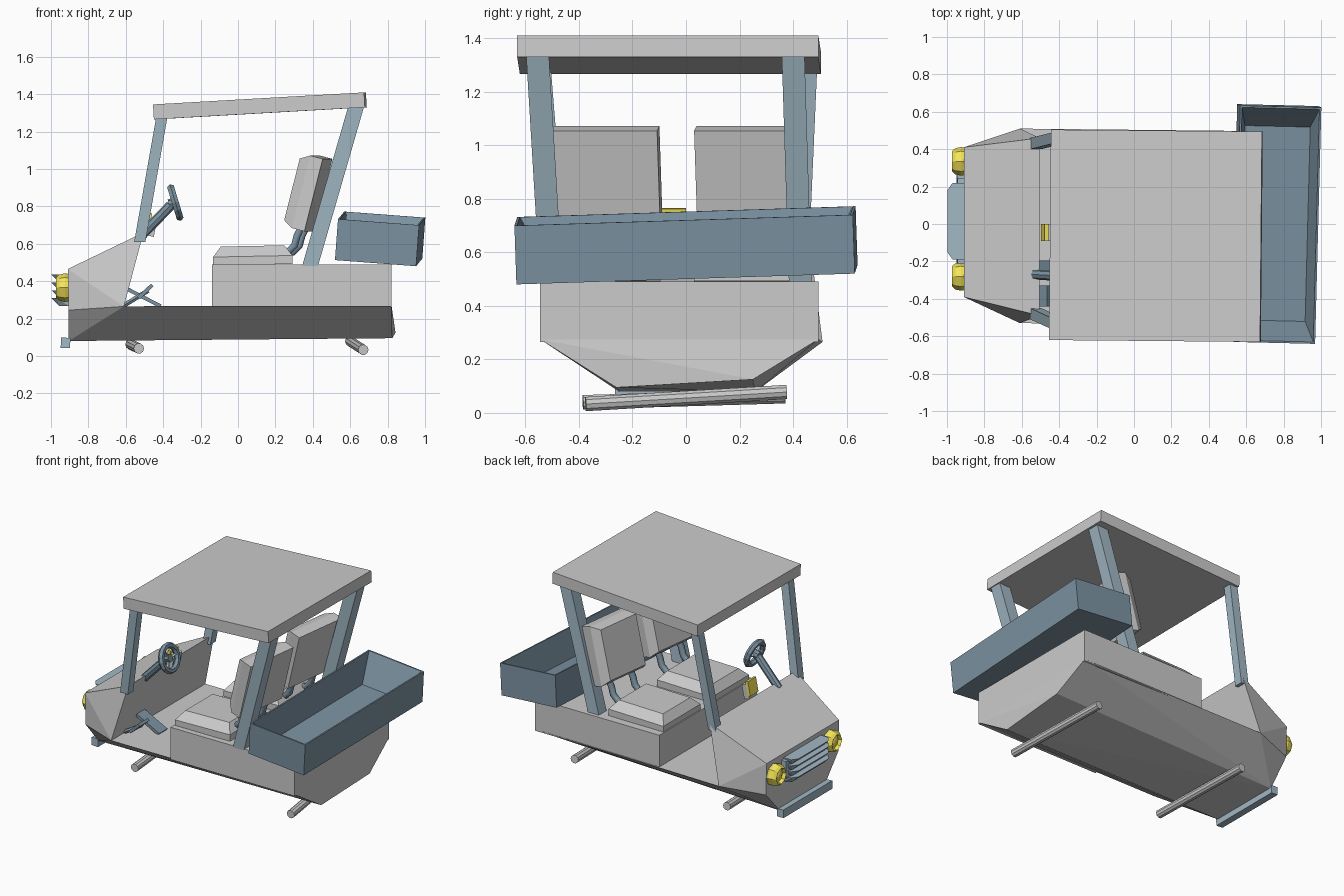
import bpy, bmesh, math
from mathutils import Vector, Matrix, Euler

if "Cube" in bpy.data.objects:
    bpy.data.objects.remove(bpy.data.objects["Cube"])


def material(name, rgb):
    m = bpy.data.materials.new(name)
    m.diffuse_color = (*rgb, 1)
    m.use_nodes = True
    m.node_tree.nodes["Principled BSDF"].inputs["Base Color"].default_value = m.diffuse_color
    return m


STEEL = material("steel_blue", (0.36, 0.48, 0.56))
DARK = material("dark_blue", (0.2, 0.29, 0.36))
YELLOW = material("yellow", (0.9, 0.78, 0.1))


def finish(name, bm, mat=None, matrix=None):
    if matrix:
        bm.transform(matrix)
    bmesh.ops.recalc_face_normals(bm, faces=bm.faces)
    me = bpy.data.meshes.new(name)
    bm.to_mesh(me)
    bm.free()
    ob = bpy.data.objects.new(name, me)
    bpy.context.collection.objects.link(ob)
    if mat:
        me.materials.append(mat)
    return ob


def hull(name, pts, mat=None, matrix=None):
    bm = bmesh.new()
    for p in pts:
        bm.verts.new(p)
    bmesh.ops.convex_hull(bm, input=bm.verts)
    bmesh.ops.dissolve_limit(bm, angle_limit=0.01, verts=bm.verts, edges=bm.edges)
    return finish(name, bm, mat, matrix)


def place(loc, rot=(0, 0, 0)):
    return Matrix.Translation(loc) @ Euler(rot).to_matrix().to_4x4()


def rect(sx, sy, z):
    return [(x * sx / 2, y * sy / 2, z) for x in (-1, 1) for y in (-1, 1)]


def box(name, size, loc, rot=(0, 0, 0), mat=None):
    pts = rect(size[0], size[1], -size[2] / 2) + rect(size[0], size[1], size[2] / 2)
    return hull(name, pts, mat, place(loc, rot))


def beam(name, a, b, sx, sy, mat):
    """Slanted post with level ends."""
    pts = [(p[0] + i * sx / 2, p[1] + j * sy / 2, p[2])
           for p in (a, b) for i in (-1, 1) for j in (-1, 1)]
    return hull(name, pts, mat)


def lathe(name, profile, sides, matrix, mat=None):
    """Profile of (radius, height) rings around local z."""
    bm = bmesh.new()
    rings = [[bm.verts.new((r * math.cos(math.tau * k / sides),
                            r * math.sin(math.tau * k / sides), h))
              for k in range(sides)] for r, h in profile]
    for a, b in zip(rings, rings[1:]):
        for k in range(sides):
            n = (k + 1) % sides
            bm.faces.new((a[k], a[n], b[n], b[k]))
    bm.faces.new(rings[0])
    bm.faces.new(rings[-1])
    return finish(name, bm, mat, matrix)


def rod(name, a, b, r, sides=8, mat=None):
    a, b = Vector(a), Vector(b)
    m = Matrix.Translation(a) @ (b - a).to_track_quat('Z', 'Y').to_matrix().to_4x4()
    return lathe(name, [(r, 0), (r, (b - a).length)], sides, m, mat)


# body: lower tub, nose cowl and rear seat box
nose = [(-.905, -.39, .245), (-.905, .41, .245)]
sill = [(-.61, -.53, .265), (-.61, .51, .265)]
hull("lower_body", nose + sill + [
    (-.905, -.25, .08), (-.905, .26, .08), (.825, -.26, .095), (.842, .25, .125),
    (.82, -.545, .275), (.82, .495, .275)])
hull("nose_cowl", nose + sill + [
    (-.91, -.39, .465), (-.91, .41, .465), (-.505, -.49, .66), (-.505, .46, .66)])
hull("seat_box", [(x, y, z) for x in (-.14, .82) for y in (-.545, .495) for z in (.265, .49)])

# roof
box("roof", (1.13, 1.125, .08), (.117, -.063, 1.337), (0, -.057, -.009))

# roof posts
for side, y0, y1 in (("right", -.48, -.535), ("left", .43, .46)):
    beam("front_post_" + side, (-.525, y0, .61), (-.405, y1, 1.29), .06, .06, STEEL)
for side, y0, y1 in (("right", -.503, -.555), ("left", .427, .4)):
    beam("rear_post_" + side, (.385, y0, .48), (.635, y1, 1.345), .085, .085, STEEL)

# seats: cushion, back and two bent brackets each
for side, y in (("right", -.3), ("left", .235)):
    hull("cushion_" + side,
         rect(.425, .41, 0) + rect(.425, .41, .045) + rect(.34, .3, .1), None,
         place((.08, y, .488), (0, -.02, 0)))
    hull("backrest_" + side,
         rect(.4, .4, 0) + rect(.4, .4, .07) + rect(.34, .33, .125), None,
         place((.43, y, .86), (.0, -math.pi / 2 + .25, -.13)))
    for dy in (-.1, .1):
        path = [(.23, .545), (.28, .555), (.315, .59), (.328, .64), (.37, .73)]
        cu = bpy.data.curves.new("seat_bracket", 'CURVE')
        cu.dimensions = '3D'
        cu.bevel_depth, cu.bevel_resolution = .022, 1
        cu.use_fill_caps = True
        sp = cu.splines.new('POLY')
        sp.points.add(len(path) - 1)
        for p, (x, z) in zip(sp.points, path):
            p.co = (x + dy * .13, y + dy, z, 1)
        cu.materials.append(DARK)
        bpy.context.collection.objects.link(bpy.data.objects.new("seat_bracket_" + side, cu))

# open cargo tray with sloping inner walls
bm = bmesh.new()
order = (0, 1, 3, 2)
rings = []
for sx, sy, z in ((.435, 1.265, -.11), (.435, 1.265, .11), (.415, 1.245, .11), (.35, 1.04, -.08)):
    r = rect(sx, sy, z)
    rings.append([bm.verts.new(r[k]) for k in order])
for a, b in zip(rings, rings[1:]):
    for k in range(4):
        n = (k + 1) % 4
        bm.faces.new((a[k], a[n], b[n], b[k]))
bm.faces.new(rings[0])
bm.faces.new(rings[-1])
finish("cargo_tray", bm, DARK, place((.76, 0, .626), (.032, .075, -.024)))

# axles and bumper
rod("front_axle", (-.53, -.385, .04), (-.575, .37, .062), .028, 10)
rod("rear_axle", (.67, -.375, .033), (.6, .375, .078), .028, 10)
box("bumper", (.05, .54, .055), (-.922, .005, .07), (0, .05, 0), STEEL)

# headlamps
for side, y in (("right", -.28), ("left", .335)):
    lathe("headlamp_" + side,
          [(.072, 0), (.077, .025), (.07, .055), (.055, .072), (.045, .05), (.015, .062)],
          8, place((-.9, y, .365), (0, -math.pi / 2, 0)), YELLOW)

# grille: backing and four wedge slats
box("grille_backing", (.05, .46, .12), (-.92, .015, .365), mat=STEEL)
for i in range(4):
    z = .435 - i * .042
    pts = [(x, .015 + s * y, z) for s in (-1, 1)
           for x, y in ((-.905, .205), (-.97, .205), (-.998, .165))]
    pts += [(x, .015 + s * y, z - .042) for s in (-1, 1)
            for x, y in ((-.905, .2), (-.955, .18))]
    hull("grille_slat", pts, STEEL)

# steering column and wheel
wheel = Matrix.Translation((-.335, -.28, .82)) @ Vector((.957, 0, .29)).to_track_quat('Z', 'Y').to_matrix().to_4x4()
rod("steering_column", (-.53, -.27, .63), (-.36, -.28, .805), .027, 8, DARK)
bpy.ops.mesh.primitive_torus_add(major_radius=.083, minor_radius=.021,
                                 major_segments=14, minor_segments=6)
ob = bpy.context.object
ob.name = "steering_wheel"
ob.matrix_world = wheel
ob.data.materials.append(DARK)
lathe("wheel_hub", [(.028, -.035), (.028, .008)], 8, wheel, DARK)
for k in range(3):
    a = math.tau * k / 3
    tip = wheel @ Vector((.08 * math.cos(a), .08 * math.sin(a), 0))
    rod("wheel_spoke", wheel @ Vector((0, 0, -.01)), tip, .01, 4)

# dashboard gauge
box("gauge_box", (.04, .09, .1), (-.46, -.045, .69), (0, .2, 0))
box("gauge_face", (.02, .09, .1), (-.478, -.045, .715), (0, .2, 0), YELLOW)

# pedals
box("gas_pedal", (.2, .09, .02), (-.503, -.24, .312), (0, .475, 0), DARK)
rod("brake_arm", (-.61, -.38, .27), (-.48, -.38, .35), .014, 6, DARK)
box("brake_pad", (.1, .11, .02), (-.495, -.385, .345), (0, -.75, 0), DARK)
